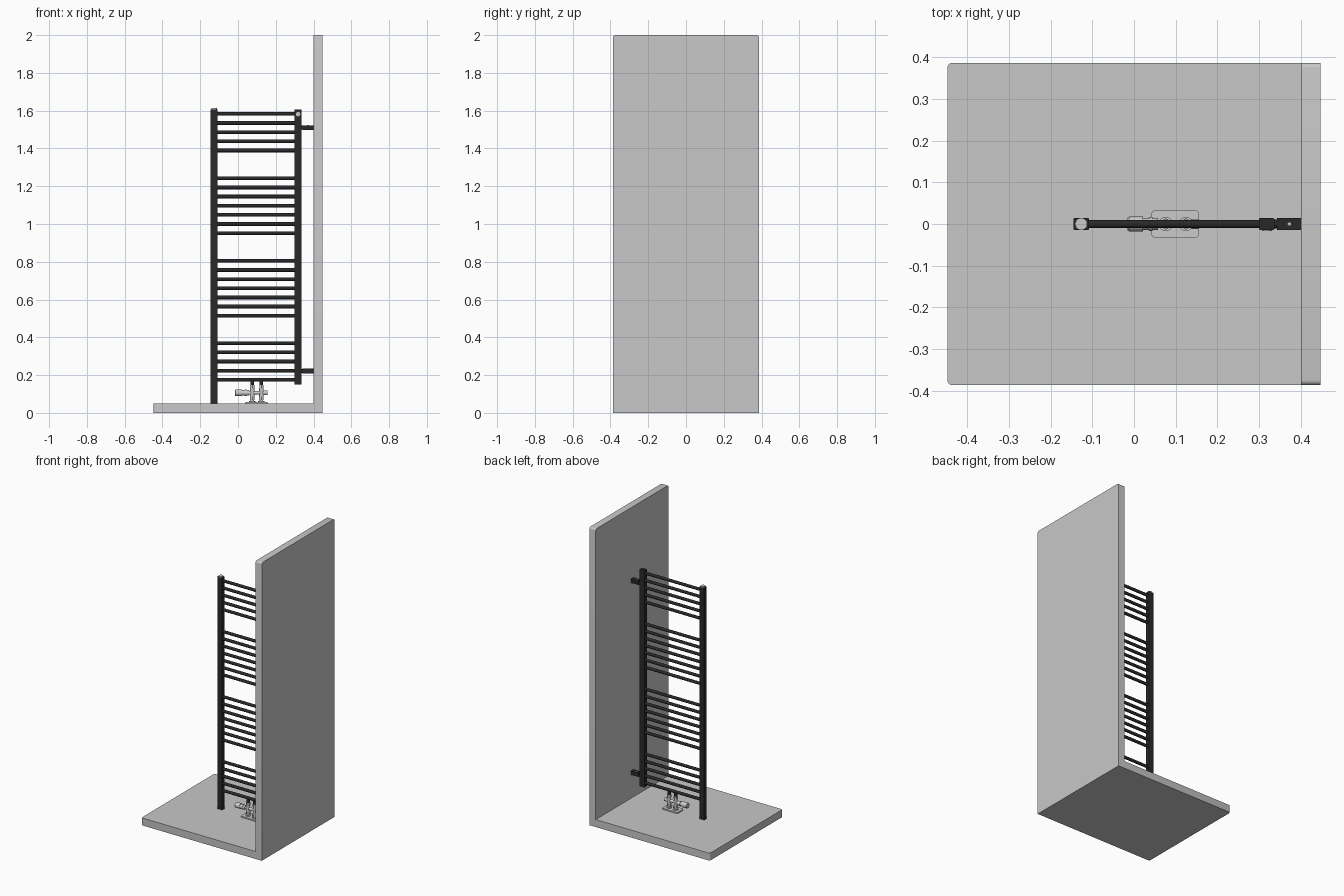
import bpy, bmesh, math
from mathutils import Vector

if "Cube" in bpy.data.objects:
    bpy.data.objects.remove(bpy.data.objects["Cube"])


def mat(name, r, g, b):
    m = bpy.data.materials.new(name)
    m.diffuse_color = (r, g, b, 1)
    m.use_nodes = True
    m.node_tree.nodes["Principled BSDF"].inputs["Base Color"].default_value = m.diffuse_color
    return m


GREY = mat("plain_grey", 0.58, 0.58, 0.58)
BLACK = mat("matt_black", 0.022, 0.022, 0.023)
CHROME = mat("chrome", 0.6, 0.6, 0.6)


def finish(bm, name, material, smooth=True):
    bmesh.ops.recalc_face_normals(bm, faces=bm.faces)
    me = bpy.data.meshes.new(name)
    bm.to_mesh(me)
    bm.free()
    me.materials.append(material)
    ob = bpy.data.objects.new(name, me)
    bpy.context.collection.objects.link(ob)
    if smooth:
        bpy.ops.object.select_all(action='DESELECT')
        ob.select_set(True)
        bpy.context.view_layer.objects.active = ob
        bpy.ops.object.shade_smooth_by_angle(angle=math.radians(35))
    return ob


def box(name, lo, hi, material, corner=0.0, segs=3):
    """Box between two corners; vertical edges optionally rounded."""
    bm = bmesh.new()
    bmesh.ops.create_cube(bm, size=1)
    lo, hi = Vector(lo), Vector(hi)
    for v in bm.verts:
        v.co = Vector([(lo[i] + hi[i]) / 2 + v.co[i] * (hi[i] - lo[i]) for i in range(3)])
    if corner:
        edges = [e for e in bm.edges if abs(e.verts[0].co.z - e.verts[1].co.z) > 1e-5]
        bmesh.ops.bevel(bm, geom=edges, offset=corner, segments=segs, profile=0.5, affect='EDGES')
    return finish(bm, name, material, corner > 0)


def rod(name, a, b, r, material, sides=20, r2=None):
    """Cylinder or cone from a to b."""
    a, b = Vector(a), Vector(b)
    bm = bmesh.new()
    bmesh.ops.create_cone(bm, cap_ends=True, segments=sides, radius1=r,
                          radius2=r if r2 is None else r2, depth=(b - a).length)
    q = (b - a).to_track_quat('Z', 'Y')
    for v in bm.verts:
        v.co = q @ v.co + (a + b) / 2
    return finish(bm, name, material)


# floor and wall: one L profile with rounded free corners
X, Y, T, WX = 0.447, 0.386, 0.05, 0.40
bm = bmesh.new()
prof = [(-X, 0), (X, 0), (X, 2), (WX, 2), (WX, T), (-X, T)]
face = bm.faces.new([bm.verts.new((x, -Y, z)) for x, z in prof])
ext = bmesh.ops.extrude_face_region(bm, geom=[face])
for v in ext["geom"]:
    if isinstance(v, bmesh.types.BMVert):
        v.co.y = Y
free = []
for e in bm.edges:
    a, b = e.verts[0].co, e.verts[1].co
    same_y = abs(a.y - b.y) < 1e-5
    if same_y and (max(a.x, b.x) < -0.4 or min(a.z, b.z) > 1.9):
        free.append(e)
bmesh.ops.bevel(bm, geom=free, offset=0.012, segments=4, profile=0.5, affect='EDGES')
finish(bm, "floor_and_wall", GREY)

# upright posts
PY = 0.014
box("left_post", (-0.145, -PY, T), (-0.108, PY, 1.607), BLACK, 0.002, 2)
box("right_post", (0.299, -PY, 0.15), (0.336, PY, 1.605), BLACK, 0.002, 2)
rod("left_post_cap", (-0.1265, 0, 1.605), (-0.1265, 0, 1.613), 0.0145, CHROME, 24)
rod("vent_plug", (0.318, -0.013, 1.582), (0.318, -0.0165, 1.582), 0.012, CHROME, 16)

# four groups of rungs
STEP = 0.0484
for g, (top, count) in enumerate([(1.583, 5), (1.242, 7), (0.805, 7), (0.369, 5)]):
    for i in range(count):
        z = top - i * STEP
        rod(f"rung_{g + 1}_{i + 1}", (-0.115, 0, z), (0.305, 0, z), 0.0098, BLACK)

# wall brackets
for side, z in (("upper", 1.51), ("lower", 0.222)):
    rod(f"{side}_bracket_stem", (0.33, 0, z), (0.36, 0, z), 0.0105, BLACK)
    box(f"{side}_bracket_block", (0.342, -PY, z - 0.0125), (WX, PY, z + 0.0125), BLACK)
    rod(f"{side}_bracket_screw", (0.372, 0, z + 0.012), (0.372, 0, z + 0.0135), 0.004, CHROME, 12)

# floor plate of the valve
box("valve_floor_plate", (0.041, -0.033, T), (0.156, 0.033, 0.058), CHROME, 0.01, 4)

# twin valve: two risers joined by a cross body
VZ = 0.106
for side, x in (("left", 0.076), ("right", 0.124)):
    rod(f"{side}_riser_stub", (x, 0, 0.145), (x, 0, 0.175), 0.0095, BLACK)
    rod(f"{side}_union_nut", (x, 0, 0.128), (x, 0, 0.147), 0.013, CHROME, 6)
    rod(f"{side}_valve_body", (x, 0, 0.082), (x, 0, 0.13), 0.0115, CHROME)
    rod(f"{side}_lower_nut", (x, 0, 0.068), (x, 0, 0.086), 0.0135, CHROME, 6)
    rod(f"{side}_supply_pipe", (x, 0, 0.055), (x, 0, 0.07), 0.009, CHROME)
    rod(f"{side}_pipe_collar", (x, 0, 0.057), (x, 0, 0.062), 0.017, CHROME)
rod("valve_cross_body", (0.05, 0, VZ), (0.14, 0, VZ), 0.0095, CHROME)
rod("valve_end_cap", (0.138, 0, VZ), (0.156, 0, VZ), 0.0125, CHROME)

# thermostat head
rod("thermostat_neck", (0.022, 0, VZ), (0.058, 0, VZ), 0.014, CHROME)
rod("thermostat_ring", (0.036, 0, VZ), (0.044, 0, VZ), 0.0165, CHROME)
rod("thermostat_knob", (-0.012, 0, VZ), (0.022, 0, VZ), 0.0175, CHROME, 24)
rod("thermostat_knob_end", (-0.015, 0, VZ), (-0.012, 0, VZ), 0.015, CHROME, 24, 0.0175)
